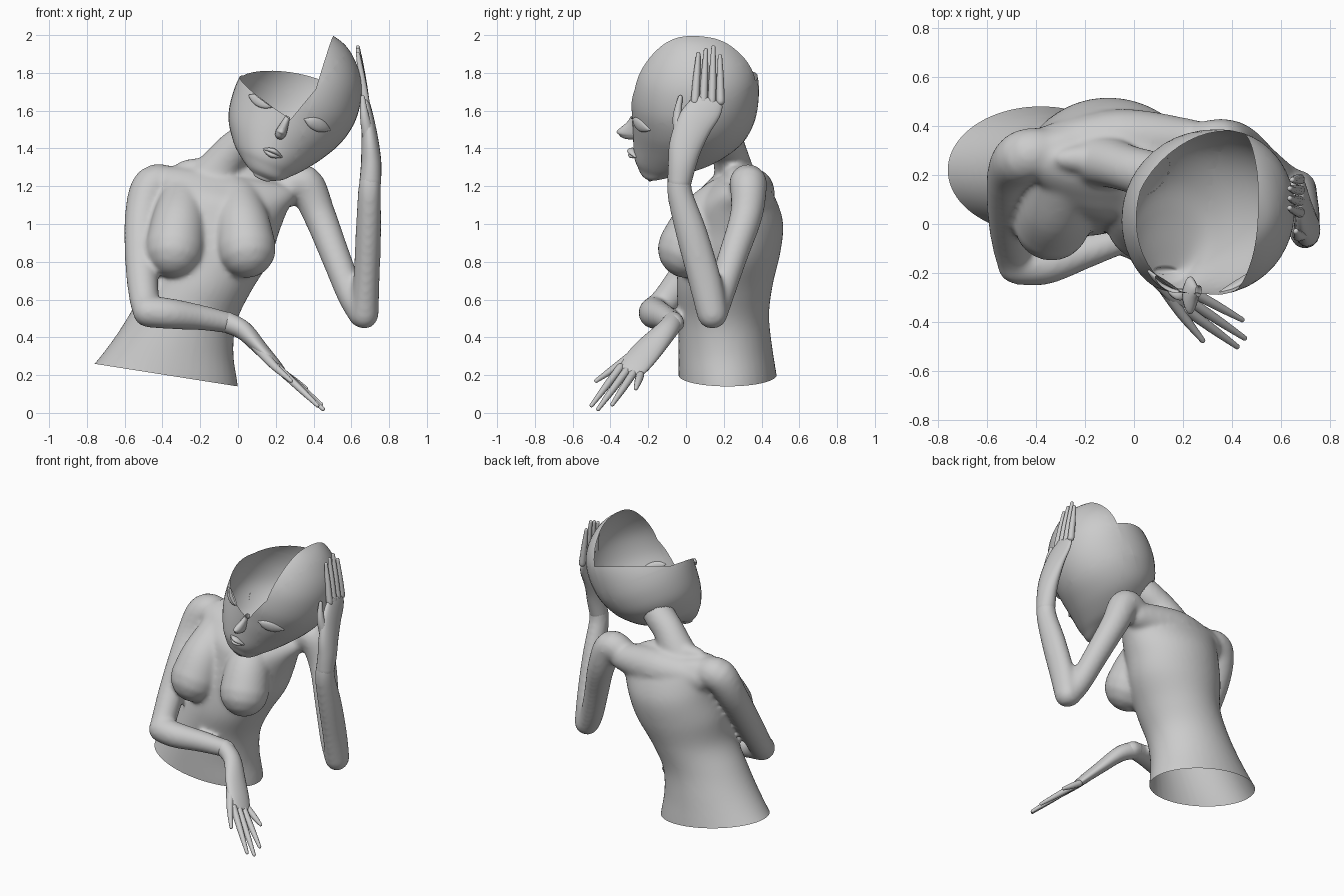
import bpy, bmesh, math
from mathutils import Vector
from mathutils.bvhtree import BVHTree

cube = bpy.data.objects.get("Cube")
if cube:
    bpy.data.objects.remove(cube, do_unlink=True)

clay = bpy.data.materials.new("clay grey")
clay.use_nodes = True
clay.diffuse_color = (0.6, 0.6, 0.6, 1)
clay.node_tree.nodes["Principled BSDF"].inputs["Base Color"].default_value = clay.diffuse_color

X, Y = Vector((1, 0, 0)), Vector((0, 1, 0))


def spline(rows, steps):
    """Catmull-Rom samples through rows of numbers."""
    out = []
    last = len(rows) - 1
    for i in range(last):
        p, q, r, s = (rows[max(0, min(last, i + k))] for k in (-1, 0, 1, 2))
        for j in range(steps):
            t = j / steps
            out.append([b + t * (c - a) / 2 + t * t * (a - 2.5 * b + 2 * c - d / 2)
                        + t ** 3 * (1.5 * (b - c) + (d - a) / 2)
                        for a, b, c, d in zip(p, q, r, s)])
    return out + [list(rows[-1])]


def finish(name, bm):
    me = bpy.data.meshes.new(name)
    bm.to_mesh(me)
    bm.free()
    me.materials.append(clay)
    me.shade_smooth()
    ob = bpy.data.objects.new(name, me)
    bpy.context.collection.objects.link(ob)
    return ob


def tube(name, rows, wide=X, axis=None, sides=20, steps=5):
    """Skin elliptical rings (x, y, z, half width, half depth) with round ends."""
    rows = [r if len(r) > 4 else (*r, r[3]) for r in rows]
    pts = spline(rows, steps)
    mids = [Vector(p[:3]) for p in pts]
    rings = []
    for i, p in enumerate(pts):
        t = axis or (mids[min(i + 1, len(pts) - 1)] - mids[max(i - 1, 0)]).normalized()
        rings.append((mids[i], t, max(p[3], 0.003), max(p[4], 0.003)))

    def cap(ring, sign):
        m, t, a, b = ring
        angles = [math.radians(d) for d in (25, 50, 70, 85)]
        return [(m + t * sign * min(a, b) * math.sin(g), t, a * math.cos(g), b * math.cos(g))
                for g in angles]

    rings = cap(rings[0], -1)[::-1] + rings + cap(rings[-1], 1)
    bm = bmesh.new()
    loops = []
    for m, t, a, b in rings:
        u = (wide - t * wide.dot(t)).normalized()
        v = t.cross(u)
        turn = [math.tau * k / sides for k in range(sides)]
        loops.append([bm.verts.new(m + u * a * math.cos(g) + v * b * math.sin(g)) for g in turn])
    for lo, hi in zip(loops, loops[1:]):
        for k in range(sides):
            n = (k + 1) % sides
            bm.faces.new((lo[k], lo[n], hi[n], hi[k]))
    bm.faces.new(loops[-1])
    bm.faces.new(loops[0][::-1])
    return finish(name, bm)


# Head, tilted sideways: height along axis, shift across, half width, front y, back y
tilt = math.radians(23)
up = Vector((math.sin(tilt), 0, math.cos(tilt)))
across = Vector((math.cos(tilt), 0, -math.sin(tilt)))
centre = Vector((.29, 0, 1.63))


def on_head(r, y, t):
    return tuple(centre + across * r + up * t + Y * y)


skull = [(-.415, 0, .05, -.205, -.175), (-.39, 0, .1, -.238, -.09), (-.35, -.01, .15, -.258, .05),
         (-.3, -.015, .2, -.275, .18), (-.2, -.015, .27, -.28, .305), (-.08, 0, .315, -.285, .365),
         (.05, .012, .326, -.29, .385), (.18, .025, .293, -.262, .378),
         (.28, .02, .25, -.21, .335), (.36, .01, .185, -.14, .26),
         (.405, .005, .115, -.07, .18), (.425, 0, .03, 0, .08)]
head = tube("head_shell", [(*on_head(o, (f + b) / 2, t), w, (b - f) / 2) for t, o, w, f, b in skull],
            across, up, sides=48)
skull_tree = BVHTree.FromObject(head, bpy.context.evaluated_depsgraph_get())

# Face
face = [tube("nose", [(*on_head(0, -.27, -.06), .014, .02), (*on_head(0, -.28, -.1), .019, .033),
                      (*on_head(0, -.29, -.15), .029, .076),
                      (*on_head(0, -.29, -.168), .028, .066)], across, -up)]
for side, s in (("left", 1), ("right", -1)):
    lid = [(.09, -.277, .006, .006), (.125, -.265, .028, .014), (.165, -.244, .035, .016),
           (.2, -.22, .026, .013), (.23, -.193, .006, .006)]
    face.append(tube(side + "_eyelid", [(*on_head(s * r, y, -.045), a, b) for r, y, a, b in lid], up))
for name, t, y in (("upper_lip", -.264, -.288), ("lower_lip", -.288, -.284)):
    tube(name, [(*on_head(-.052, y + .02, -.276), .005), (*on_head(0, y, t), .014, .024),
                (*on_head(.052, y + .02, -.276), .005)], up)

# Open the skull: front and back of the low rim, then low and high parts of the crest
brow = (.28, -.28, 1.555)
planes = []
for corners in ((brow, (.03, -.1, 1.745), (.2, .3, 1.7)),
                (brow, (0, 0, 1.74), (.25, .36, 1.81)),
                (brow, (.42, -.15, 1.72), (.4, .3, 1.68)),
                ((.43, -.15, 1.76), (.505, 0, 2), (.45, .37, 1.76))):
    a, b, c = (Vector(p) for p in corners)
    n = (b - a).cross(c - a).normalized()
    planes.append((a, n if n.z > n.x / 2 else -n))
for ob in [head] + face:
    bm = bmesh.new()
    bm.from_mesh(ob.data)
    for co, n in planes:
        bmesh.ops.bisect_plane(bm, geom=bm.verts[:] + bm.edges[:] + bm.faces[:],
                               plane_co=co, plane_no=n)
    gone = [f for f in bm.faces
            if all((f.calc_center_median() - co).dot(n) > 0 for co, n in planes)]
    bmesh.ops.delete(bm, geom=gone, context="FACES")
    bm.to_mesh(ob.data)
    bm.free()

# Torso: centre x, centre z, half width, front y, back y
lean = Vector((.156, 0, .988))
torso = [(-.43, .08, .44, -.04, .5), (-.38, .20, .385, -.04, .48), (-.335, .36, .315, -.04, .455),
         (-.28, .52, .275, -.04, .44), (-.20, .68, .27, -.05, .46),
         (-.14, .85, .31, -.03, .5), (-.10, 1.0, .32, 0, .515),
         (-.08, 1.12, .345, .03, .48), (-.07, 1.2, .38, .1, .43),
         (-.06, 1.245, .35, .15, .39), (-.07, 1.265, .27, .19, .34)]
body = [tube("torso", [(x, (f + b) / 2, z, w, (b - f) / 2) for x, z, w, f, b in torso],
             axis=lean, sides=40),
        tube("upper_back", [(-.33, .31, 1.17, .1), (-.05, .34, 1.17, .13),
                            (.24, .335, 1.17, .092)], Y)]

# Breasts
for side, x, out in (("right", -.32, -1), ("left", .03, 1)):
    body.append(tube(side + "_breast", [(x - out * .03, .2, 1.12, .13), (x - out * .005, .075, 1, .145),
                                        (x + out * .015, .005, .87, .157)], sides=28))

# Neck
body.append(tube("neck", [(-.12, .26, 1.24, .15, .11), (-.08, .245, 1.32, .11, .1),
                          (-.02, .225, 1.39, .1, .095), (.06, .2, 1.45, .1), (.13, .17, 1.51, .1)]))

# Arms
body += [
    tube("right_upper_arm", [(-.35, .29, 1.2, .1), (-.45, .275, 1.2, .11), (-.505, .2, 1.04, .095),
                             (-.51, .03, .78, .087), (-.495, -.1, .6, .08),
                             (-.475, -.16, .54, .08)], Y),
    tube("right_forearm", [(-.475, -.165, .535, .083), (-.36, -.165, .525, .082),
                           (-.2, -.115, .505, .068), (-.04, -.062, .475, .056)], Y),
    tube("left_upper_arm", [(.25, .32, 1.18, .09), (.35, .33, 1.215, .1), (.43, .32, 1.05, .087),
                            (.52, .245, .82, .078), (.6, .18, .62, .074), (.66, .145, .52, .074)], Y),
    tube("left_forearm", [(.67, .14, .52, .082, .075), (.68, .1, .7, .088, .07),
                          (.69, .03, .95, .084, .068), (.695, -.03, 1.15, .069, .062),
                          (.7, -.035, 1.24, .064, .057)], Y)]

# Fuse the body into one soft skin, open at the waist and where the neck meets the skull
bm = bmesh.new()
for ob in body:
    bm.from_mesh(ob.data)
    bpy.data.objects.remove(ob, do_unlink=True)
rough = finish("rough_body", bm)
remesh = rough.modifiers.new("fuse", "REMESH")
remesh.mode = "VOXEL"
remesh.voxel_size = .013
soften = rough.modifiers.new("soften", "SMOOTH")
soften.iterations = 14
skin = rough.evaluated_get(bpy.context.evaluated_depsgraph_get()).to_mesh()
bm = bmesh.new()
bm.from_mesh(skin)
bmesh.ops.bisect_plane(bm, geom=bm.verts[:] + bm.edges[:] + bm.faces[:],
                       plane_co=(-.38, .22, .2), plane_no=lean, clear_inner=True)
inside = []
for v in bm.verts:
    near, normal, _, _ = skull_tree.find_nearest(v.co)
    if (v.co - near).dot(normal) < -.005:
        inside.append(v)
bmesh.ops.delete(bm, geom=inside, context="VERTS")
finish("body", bm)
bpy.data.objects.remove(rough, do_unlink=True)


# Hands: palm, four fingers fanned along the knuckles, thumb
def hand(side, palm, wide, spread, tips, thumb):
    wide = wide.normalized()
    tube(side + "_palm", palm, wide)
    knuckle = Vector(palm[-1][:3])
    for i, (label, tip) in enumerate(zip(("index", "middle", "ring", "little"), tips)):
        base = knuckle + wide * spread * (i - 1.5)
        mid = base.lerp(Vector(tip), .5)
        tube(f"{side}_{label}_finger", [(*base, .022), (*mid, .019), (*tip, .011)], wide, sides=10)
    tube(side + "_thumb", thumb, wide, sides=10)


hand("right", [(-.06, -.068, .48, .056), (.03, -.105, .435, .06, .05),
               (.12, -.195, .34, .078, .038), (.19, -.26, .265, .08, .03),
               (.23, -.295, .22, .07, .022)],
     Vector((.35, .88, -.35)), .04,
     [(.42, -.5, .04), (.45, -.465, .02), (.44, -.39, .045), (.36, -.265, .13)],
     [(.1, -.22, .35, .03), (.19, -.36, .25, .022), (.28, -.475, .17, .011)])
hand("left", [(.7, -.035, 1.22, .063, .057), (.705, -.02, 1.32, .075, .054),
              (.7, 0, 1.42, .088, .047), (.69, .045, 1.53, .095, .036),
              (.68, .1, 1.61, .09, .026), (.675, .115, 1.65, .08, .02)],
     Y, .045,
     [(.635, .065, 1.9), (.635, .105, 1.92), (.635, .145, 1.935), (.645, .18, 1.89)],
     [(.69, -.03, 1.47, .035), (.67, -.045, 1.57, .025), (.66, -.03, 1.67, .012)])
